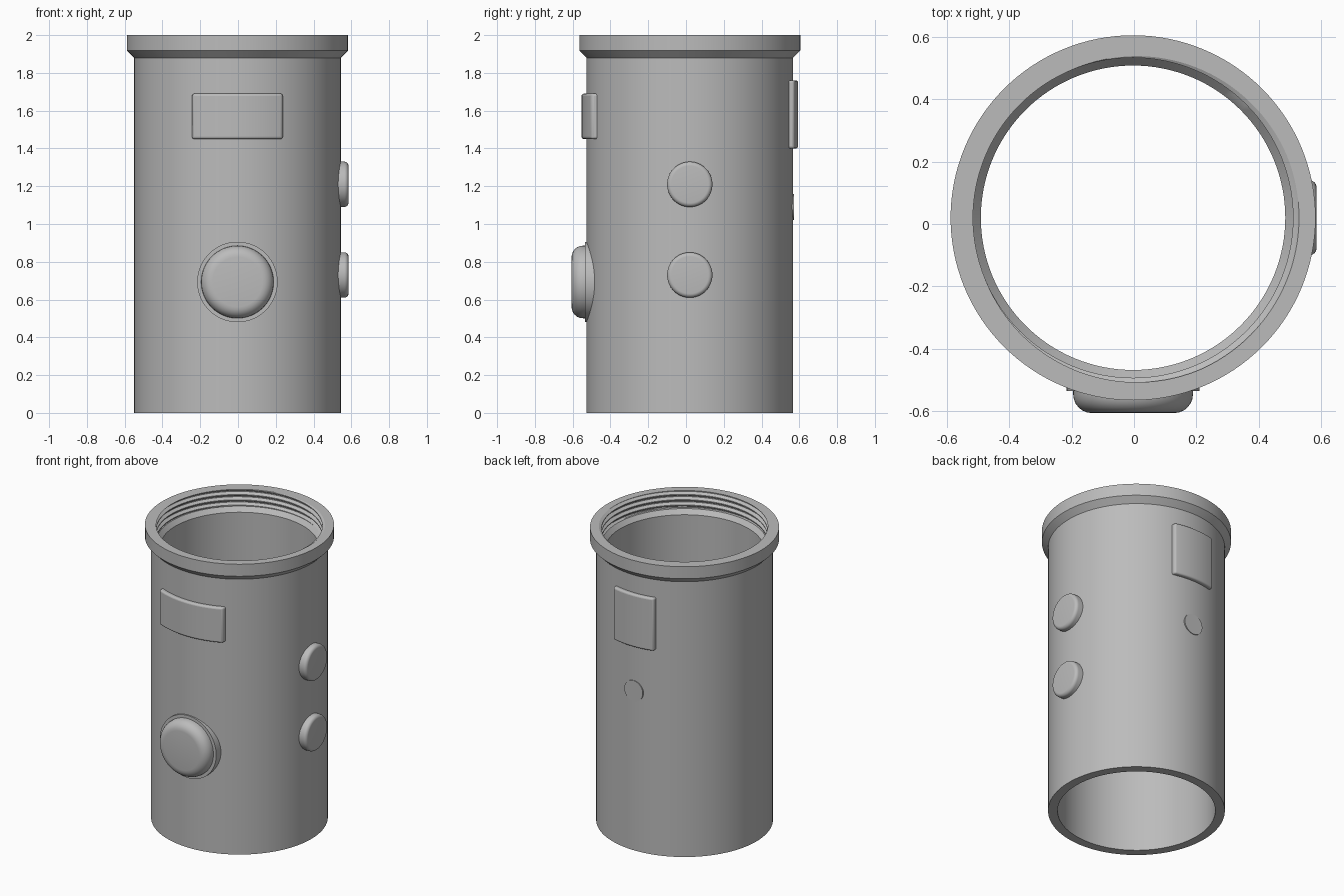
import bpy, bmesh
from math import sin, cos, pi, sqrt, radians
from mathutils import Matrix

if "Cube" in bpy.data.objects:
    bpy.data.objects.remove(bpy.data.objects["Cube"], do_unlink=True)

CX, CY = -0.003, 0.02          # tube axis
R, BORE, CREST, ROOT = 0.547, 0.488, 0.513, 0.532
SEG = 128

grey = bpy.data.materials.new("plain grey")
grey.use_nodes = True
grey.diffuse_color = (0.5, 0.5, 0.5, 1)
grey.node_tree.nodes["Principled BSDF"].inputs["Base Color"].default_value = (0.5, 0.5, 0.5, 1)


def finish(name, bm, bevel=0, segments=5):
    bmesh.ops.recalc_face_normals(bm, faces=bm.faces)
    mesh = bpy.data.meshes.new(name)
    bm.to_mesh(mesh)
    bm.free()
    ob = bpy.data.objects.new(name, mesh)
    bpy.context.collection.objects.link(ob)
    mesh.materials.append(grey)
    if bevel:
        mod = ob.modifiers.new("Rounded edges", 'BEVEL')
        mod.width, mod.segments = bevel, segments
        mod.limit_method, mod.angle_limit = 'ANGLE', radians(40)
    bpy.ops.object.select_all(action='DESELECT')
    ob.select_set(True)
    bpy.context.view_layer.objects.active = ob
    bpy.ops.object.shade_smooth_by_angle(angle=radians(25))
    return ob


# Tube with flared rim and a helical internal thread
PITCH, STEPS, Z_LOW, Z_TOP = 0.036, 6, 1.885, 2.0


def thread_radius(z, turn):
    phase = ((z - Z_TOP) / PITCH - turn + 0.44) % 1
    tooth = min(1, max(0, 1.5 - abs(phase - 0.5) * 4))
    return CREST + (ROOT - CREST) * tooth


bm = bmesh.new()
rows = int((Z_TOP - Z_LOW) / PITCH + 3) * STEPS
columns = []
for i in range(SEG + 1):
    turn = i / SEG
    profile = [(BORE, 0), (R, 0), (R, 1.88), (0.585, 1.918), (0.585, Z_TOP)]
    for j in range(rows):
        z = Z_TOP + PITCH * (1 + turn - j / STEPS)
        z = min(Z_TOP, max(Z_LOW, z))
        profile.append((thread_radius(z, turn), z))
    profile += [(CREST, Z_LOW), (BORE, 1.855)]
    a = 2 * pi * turn
    columns.append([bm.verts.new((CX + r * cos(a), CY + r * sin(a), z)) for r, z in profile])
for c, d in zip(columns, columns[1:]):
    for k in range(len(c)):
        n = (k + 1) % len(c)
        bm.faces.new((c[k], d[k], d[n], c[n]))
bmesh.ops.remove_doubles(bm, verts=bm.verts, dist=0.0002)
finish("tube_body", bm)


# Round buttons: a disc pointing out of the wall at a given heading
def disc(name, heading, z, radius, inner, outer, bevel=0):
    bm = bmesh.new()
    bmesh.ops.create_cone(bm, cap_ends=True, segments=64, radius1=radius, radius2=radius,
                          depth=outer - inner)
    place = (Matrix.Translation((CX, CY, z)) @ Matrix.Rotation(radians(heading), 4, 'Z')
             @ Matrix.Translation(((inner + outer) / 2, 0, 0)) @ Matrix.Rotation(pi / 2, 4, 'Y'))
    if bevel:
        rim = [e for e in bm.edges if all(v.co.z > 0 for v in e.verts)]
        bmesh.ops.bevel(bm, geom=rim, offset=bevel, segments=6, profile=0.5, affect='EDGES')
    bmesh.ops.transform(bm, matrix=place, verts=bm.verts)
    return finish(name, bm)


disc("front_knob_base", -90, 0.693, 0.213, 0.495, 0.555)
disc("front_knob", -90, 0.693, 0.192, 0.52, 0.626, 0.06)
disc("upper_side_button", 0, 1.21, 0.12, 0.51, 0.588, 0.022)
disc("lower_side_button", 0, 0.73, 0.12, 0.51, 0.588, 0.022)
disc("back_small_disc", 90, 1.09, 0.07, 0.52, 0.551)


# Curved plates hugging the wall, with straight parallel sides
def plate(name, side, half_width, z_low, z_high, outer=0.573, inner=0.53, n=24):
    bm = bmesh.new()
    loops = []
    for i in range(n + 1):
        x = half_width * (2 * i / n - 1)
        loops.append([bm.verts.new((CX + x, CY + side * sqrt(r * r - x * x), z))
                      for r, z in ((inner, z_low), (outer, z_low), (outer, z_high), (inner, z_high))])
    for c, d in zip(loops, loops[1:]):
        for k in range(4):
            bm.faces.new((c[k], d[k], d[k - 3], c[k - 3]))
    bm.faces.new(loops[0])
    bm.faces.new(loops[-1])
    return finish(name, bm, 0.012, 4)


plate("front_plate", -1, 0.24, 1.45, 1.69)
plate("back_plate", 1, 0.153, 1.4, 1.76)
